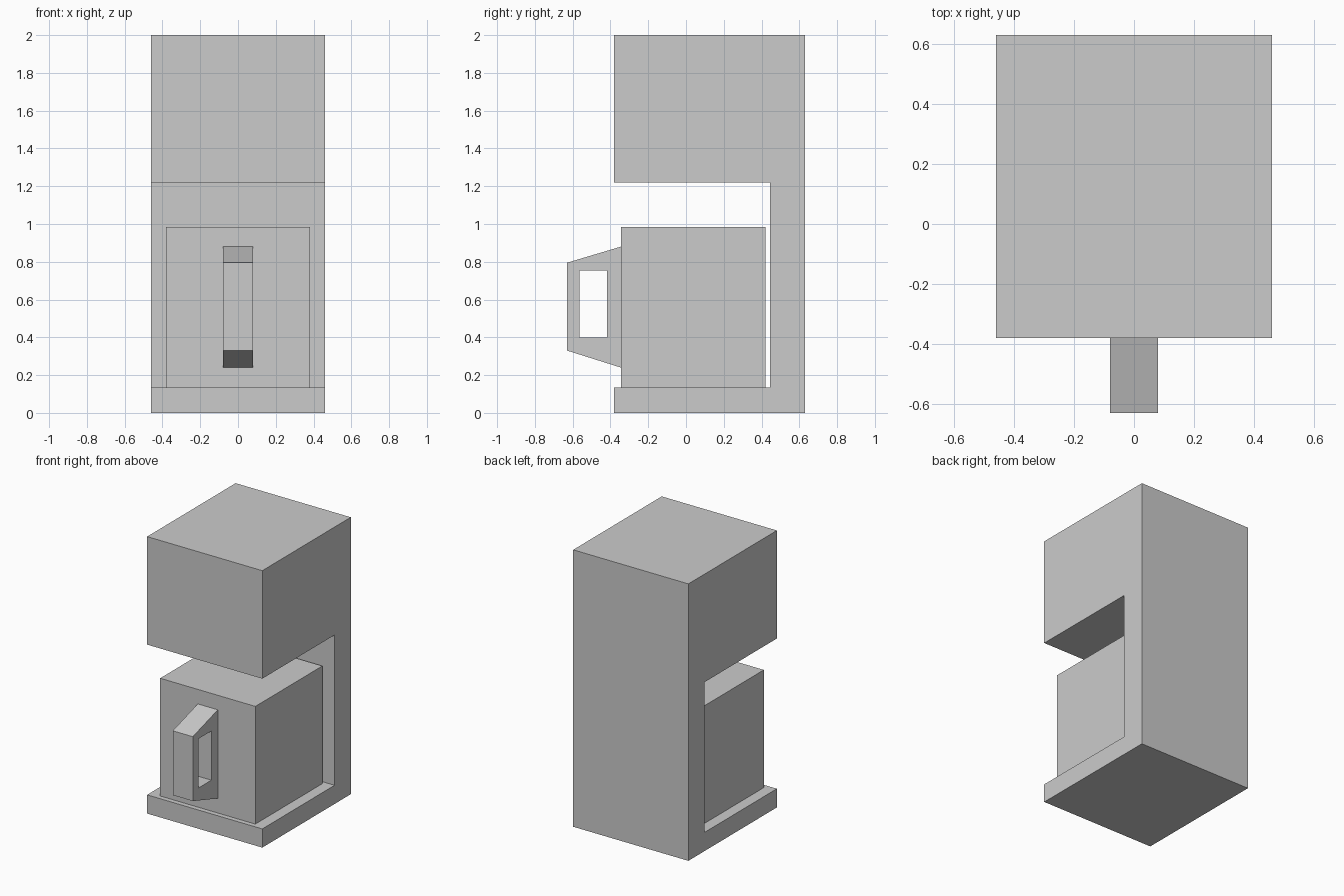
import bpy, bmesh

if "Cube" in bpy.data.objects:
    bpy.data.objects.remove(bpy.data.objects["Cube"])


def extrude_x(name, outline, half_width, hole=None):
    """Extrude a (y, z) outline along x; an optional hole has one point per outline point."""
    bm = bmesh.new()
    ring = [bm.verts.new((-half_width, y, z)) for y, z in outline]
    if hole:
        inner = [bm.verts.new((-half_width, y, z)) for y, z in hole]
        n = len(ring)
        faces = [bm.faces.new((ring[i], ring[(i + 1) % n], inner[(i + 1) % n], inner[i]))
                 for i in range(n)]
    else:
        faces = [bm.faces.new(ring)]
    moved = bmesh.ops.extrude_face_region(bm, geom=faces, use_keep_orig=True)["geom"]
    bmesh.ops.translate(bm, vec=(2 * half_width, 0, 0),
                        verts=[v for v in moved if isinstance(v, bmesh.types.BMVert)])
    bmesh.ops.recalc_face_normals(bm, faces=bm.faces[:])
    mesh = bpy.data.meshes.new(name)
    bm.to_mesh(mesh)
    bm.free()
    obj = bpy.data.objects.new(name, mesh)
    bpy.context.collection.objects.link(obj)
    return obj


# C-shaped machine housing: base plate, back column and overhanging head
extrude_x("machine_body", [(-0.38, 0), (0.63, 0), (0.63, 2), (-0.38, 2),
                           (-0.38, 1.22), (0.445, 1.22), (0.445, 0.135), (-0.38, 0.135)], 0.46)

# Square jug standing on the base plate
extrude_x("jug", [(-0.345, 0.135), (0.42, 0.135), (0.42, 0.985), (-0.345, 0.985)], 0.38)

# Tapered jug handle with a rectangular opening
extrude_x("jug_handle",
          [(-0.345, 0.24), (-0.345, 0.88), (-0.63, 0.795), (-0.63, 0.33)], 0.08,
          hole=[(-0.418, 0.40), (-0.418, 0.755), (-0.565, 0.755), (-0.565, 0.40)])
